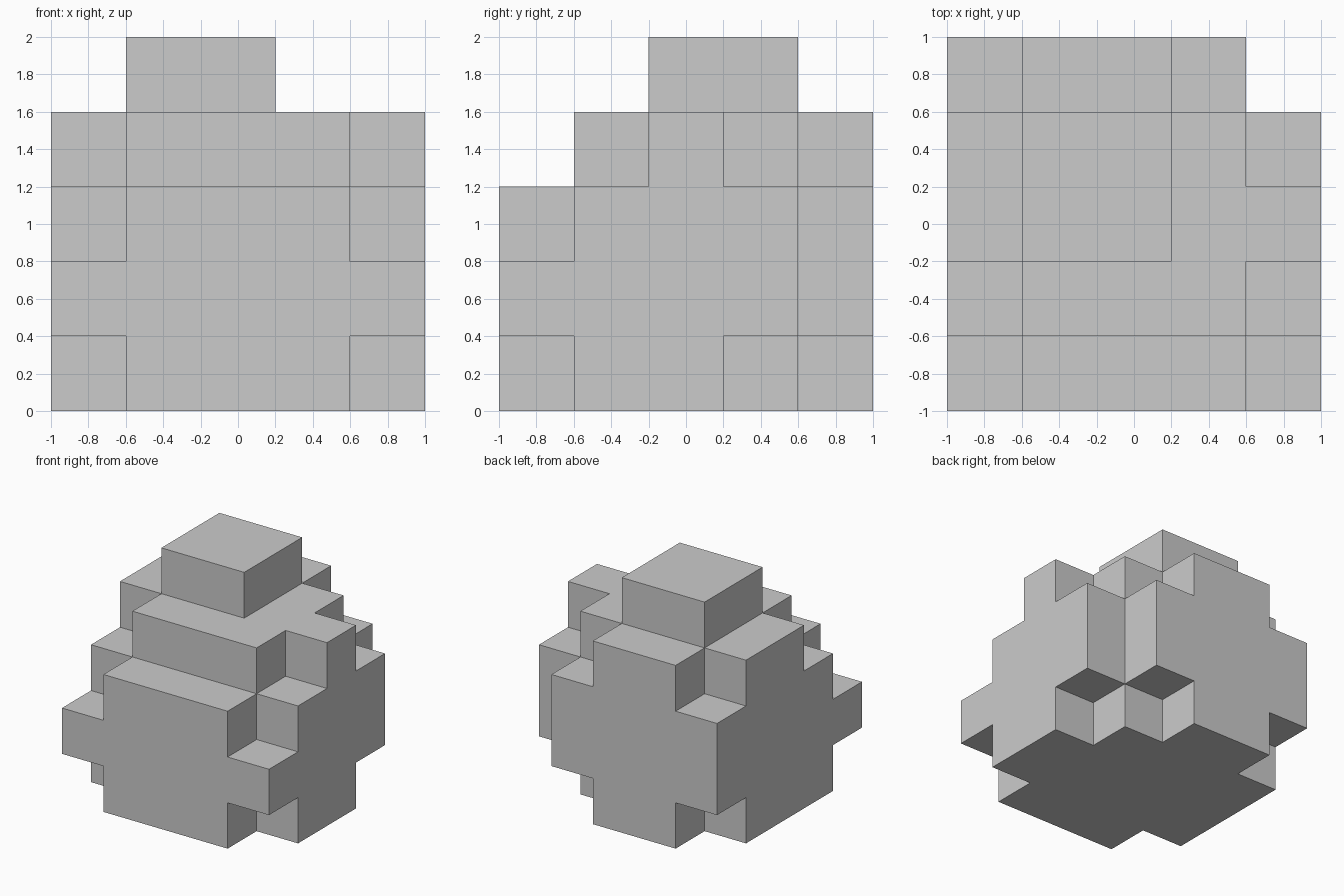
import bpy, bmesh
from mathutils import Vector

if "Cube" in bpy.data.objects:
    bpy.data.objects.remove(bpy.data.objects["Cube"])

S = 0.4  # block size

# Column spans (bottom layer, top layer); rows run front to back, columns left to right
SPANS = [
    "12 03 03 03 12",
    "03 04 04 04 03",
    "04 05 05 04 04",
    "04 05 05 04 13",
    "13 04 04 13 00",
]

cells = {(x, y, z)
         for y, row in enumerate(SPANS)
         for x, span in enumerate(row.split())
         for z in range(int(span[0]), int(span[1]))}

bm = bmesh.new()
corners = {}


def corner(p):
    key = tuple(round(c) for c in p)
    if key not in corners:
        corners[key] = bm.verts.new((key[0] * S - 1, key[1] * S - 1, key[2] * S))
    return corners[key]


# Outer skin: one square wherever a block meets open space
for cell in sorted(cells):
    centre = Vector(cell) + Vector((0.5, 0.5, 0.5))
    for axis in range(3):
        for sign in (-1, 1):
            n = Vector((0, 0, 0))
            n[axis] = sign
            if tuple(round(c) for c in Vector(cell) + n) in cells:
                continue
            u = Vector((0, 0, 0))
            u[(axis + 1) % 3] = 0.5
            v = n.cross(u)
            mid = centre + n * 0.5
            bm.faces.new([corner(mid + a * u + b * v)
                          for a, b in ((-1, -1), (1, -1), (1, 1), (-1, 1))])

# Merge coplanar squares into large flat faces
bmesh.ops.dissolve_limit(bm, angle_limit=0.01, verts=bm.verts[:], edges=bm.edges[:])

mesh = bpy.data.meshes.new("stepped_boulder")
bm.to_mesh(mesh)
bm.free()
bpy.context.collection.objects.link(bpy.data.objects.new("stepped_boulder", mesh))
